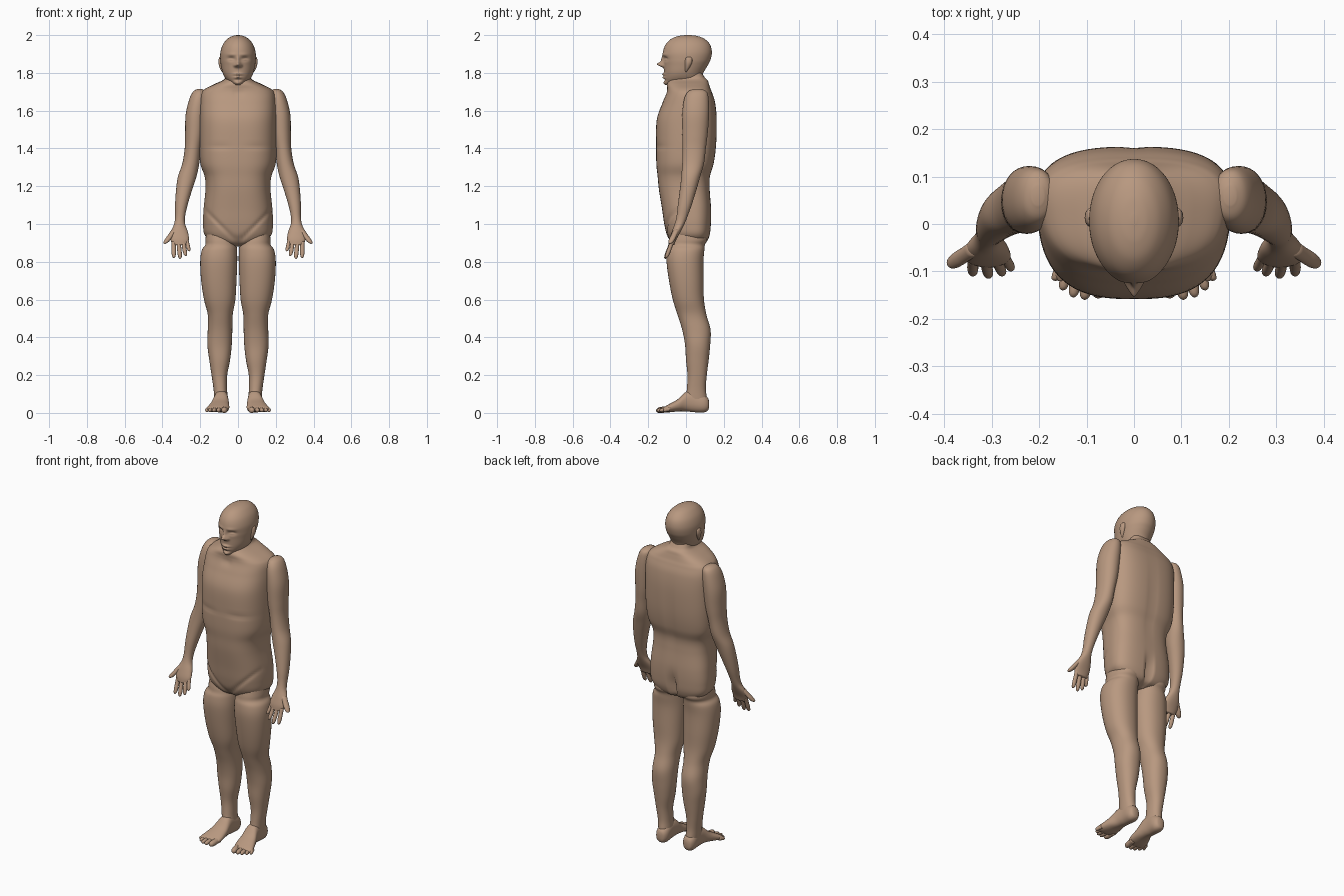
import bpy, bmesh, math
from mathutils import Vector

skin = bpy.data.materials.new("tan_skin")
skin.diffuse_color = (0.48, 0.315, 0.215, 1)


def spline(rows, steps):
    """Smooth Catmull-Rom interpolation through rows of numbers."""
    pts = [rows[0]] + rows + [rows[-1]]
    out = []
    for i in range(1, len(pts) - 2):
        for s in range(steps):
            t = s / steps
            out.append([0.5 * (2 * b + (c - a) * t + (2 * a - 5 * b + 4 * c - d) * t ** 2
                               + (3 * b - a - 3 * c + d) * t ** 3)
                        for a, b, c, d in zip(*pts[i - 1:i + 3])])
    return out + [list(rows[-1])]


def loft(name, rows, axis="z", seg=32, steps=5, power=2.0, taper=0.0, mirror=True):
    """Rows hold: position on axis, then low/high limits of the two other directions."""
    bm = bmesh.new()
    rings = []
    for t, u0, u1, v0, v1 in spline(rows, steps):
        ring = []
        for k in range(seg):
            a = 2 * math.pi * k / seg
            c, s = math.cos(a), math.sin(a)
            cu = math.copysign(abs(c) ** (2 / power), c)
            sv = math.copysign(abs(s) ** (2 / power), s)
            cu *= (1 - taper * (1 - sv) / 2) * (1 + 0.3 * taper)
            u = (u0 + u1) / 2 + cu * (u1 - u0) / 2
            v = (v0 + v1) / 2 + sv * (v1 - v0) / 2
            ring.append(bm.verts.new((u, v, t) if axis == "z" else (u, t, v)))
        rings.append(ring)
    for r, q in zip(rings, rings[1:]):
        for k in range(seg):
            n = (k + 1) % seg
            bm.faces.new((r[k], r[n], q[n], q[k]))
    bm.faces.new(rings[0])
    bm.faces.new(rings[-1])
    bmesh.ops.recalc_face_normals(bm, faces=bm.faces)
    me = bpy.data.meshes.new(name)
    bm.to_mesh(me)
    bm.free()
    me.materials.append(skin)
    for p in me.polygons:
        p.use_smooth = True
    ob = bpy.data.objects.new(name, me)
    bpy.context.collection.objects.link(ob)
    if mirror:
        ob.modifiers.new("mirror", "MIRROR")
    return ob


def sculpt(ob, bumps, front=True):
    """Push the front or back surface along y with soft bumps: x, z, width, height, offset."""
    for v in ob.data.vertices:
        x, y, z = v.co
        if (y < 0) == front:
            fade = min(1, abs(y) / 0.06)
            v.co.y += fade * sum(d * math.exp(-((abs(x) - bx) / sx) ** 2 - ((z - bz) / sz) ** 2)
                                 for bx, bz, sx, sz, d in bumps)


def digit(name, a, b, r, axis):
    """Finger or toe with a rounded tip."""
    a, b = Vector(a), Vector(b)
    rows = []
    for t, f in ((0, 1), (0.4, 0.95), (0.6, 0.98), (0.85, 0.85), (0.96, 0.5), (1, 0.08)):
        p = a.lerp(b, t)
        w = p.z if axis == "z" else p.y
        o = p.y if axis == "z" else p.z
        rows.append((w, p.x - r * f, p.x + r * f, o - r * f, o + r * f))
    loft(name, rows, axis, seg=16, steps=3)


# Torso: neck base, chest, waist and hips
torso_rows = [(1.80, .062, -.06, .085), (1.775, .068, -.075, .10), (1.76, .085, -.09, .115),
              (1.74, .13, -.10, .122), (1.715, .18, -.10, .13), (1.69, .203, -.105, .14),
              (1.64, .211, -.125, .155), (1.55, .213, -.155, .163), (1.42, .212, -.158, .16),
              (1.32, .205, -.157, .147), (1.25, .181, -.15, .127), (1.18, .177, -.143, .126),
              (1.08, .187, -.127, .133), (1.0, .19, -.115, .132), (.94, .18, -.10, .125),
              (.90, .13, -.075, .105), (.88, .05, -.03, .06)]
torso = loft("torso", [(z, -h, h, f, b) for z, h, f, b in torso_rows],
             seg=96, steps=8, power=2.8, taper=0.2, mirror=False)
# Spine groove and the cleft between the buttocks
sculpt(torso, [(0, .96, .012, .07, -.035), (0, 1.38, .02, .2, -.006)], front=False)
# Chest crease and throat hollow
sculpt(torso, [(.1, 1.41, .07, .012, .005), (0, 1.69, .02, .02, .006)])
# Groin crease
for v in torso.data.vertices:
    if v.co.y < -.02 and v.co.z < 1.12:
        v.co.y += .007 * math.exp(-((v.co.z - .9 - abs(v.co.x)) / .014) ** 2)

# Legs
loft("leg", [(.98, .03, .165, -.07, .10), (.92, .012, .172, -.085, .112), (.89, .008, .173, -.09, .10),
             (.86, .005, .192, -.10, .097), (.80, .004, .20, -.103, .092), (.70, .008, .195, -.09, .093),
             (.60, .014, .18, -.07, .095), (.52, .028, .16, -.045, .108), (.44, .03, .16, -.02, .13),
             (.36, .033, .162, -.005, .128), (.28, .042, .152, 0, .12), (.20, .057, .14, .008, .11),
             (.13, .058, .13, .005, .105), (.08, .055, .125, 0, .11), (.03, .057, .12, .01, .115)],
     seg=40, power=2.2)

# Feet and toes
loft("foot", [(.122, .08, .10, .03, .06), (.115, .062, .115, .012, .08), (.09, .051, .125, .002, .10),
              (.04, .052, .125, .004, .12), (0, .05, .13, .008, .112), (-.04, .047, .145, .008, .075),
              (-.08, .046, .16, .004, .052), (-.105, .052, .168, .004, .038), (-.12, .07, .16, .009, .028)],
     axis="y", power=2.3)
for i, (x0, x1, tip, r) in enumerate([(.067, .075, -.157, .017), (.098, .104, -.16, .013),
                                      (.12, .128, -.155, .012), (.141, .15, -.14, .011),
                                      (.156, .166, -.12, .011)]):
    digit(f"toe_{i + 1}", (x0, -.085, .02), (x1, tip, .013), r, "y")

# Arms down to the palms
loft("arm", [(1.715, .19, .215, .04, .08), (1.70, .17, .238, .01, .11), (1.66, .165, .258, -.01, .12),
             (1.58, .17, .277, -.02, .122), (1.48, .18, .28, -.02, .115), (1.40, .195, .282, -.018, .105),
             (1.32, .205, .295, -.02, .095), (1.25, .22, .318, -.025, .075), (1.18, .243, .328, -.033, .055),
             (1.10, .267, .333, -.043, .03), (1.04, .28, .333, -.05, .008), (1.0, .28, .338, -.06, -.008),
             (.96, .266, .355, -.075, -.028), (.92, .26, .358, -.088, -.05), (.89, .27, .345, -.092, -.062)],
     seg=36, power=2.1)

# Fingers and thumb
for i, (a, b, r) in enumerate([((.273, -.068, .92), (.258, -.095, .855), .0105),
                               ((.291, -.074, .91), (.277, -.105, .83), .0115),
                               ((.315, -.074, .91), (.306, -.11, .815), .012),
                               ((.34, -.072, .91), (.34, -.105, .82), .012),
                               ((.335, -.05, .97), (.388, -.085, .895), .0165)]):
    digit("thumb" if i == 4 else f"finger_{i + 1}", a, b, r, "z")

# Head with a sculpted face
head_rows = [(2.0, .006, .0, .02), (1.995, .03, -.04, .06), (1.98, .056, -.078, .098),
             (1.95, .08, -.108, .127), (1.91, .093, -.122, .137), (1.87, .094, -.121, .13),
             (1.84, .09, -.118, .115), (1.80, .081, -.116, .092), (1.77, .066, -.115, .085),
             (1.75, .046, -.112, .07), (1.735, .022, -.105, .03)]
head = loft("head", [(z, -h, h, f, b) for z, h, f, b in head_rows],
            seg=128, steps=9, power=2.05, mirror=False)
sculpt(head, [(0, 1.845, .013, .013, -.034), (0, 1.87, .009, .018, -.01),    # nose
              (.015, 1.839, .008, .008, -.011),                              # nostril wings
              (.036, 1.874, .018, .011, .013), (.036, 1.87, .012, .005, -.007),  # sockets, eyelids
              (.032, 1.897, .026, .008, -.004),                              # brow
              (0, 1.793, .022, .006, -.012), (0, 1.776, .019, .006, -.010),  # lips
              (0, 1.762, .022, .006, .004), (0, 1.746, .022, .010, -.009)])  # chin

# Ears
loft("ear", [(1.885, .085, .093, .008, .022), (1.878, .083, .101, -.002, .032),
             (1.855, .08, .104, -.006, .032), (1.83, .075, .098, -.006, .02),
             (1.812, .073, .09, -.005, .008), (1.806, .076, .086, -.002, .004)], seg=20, steps=4)
